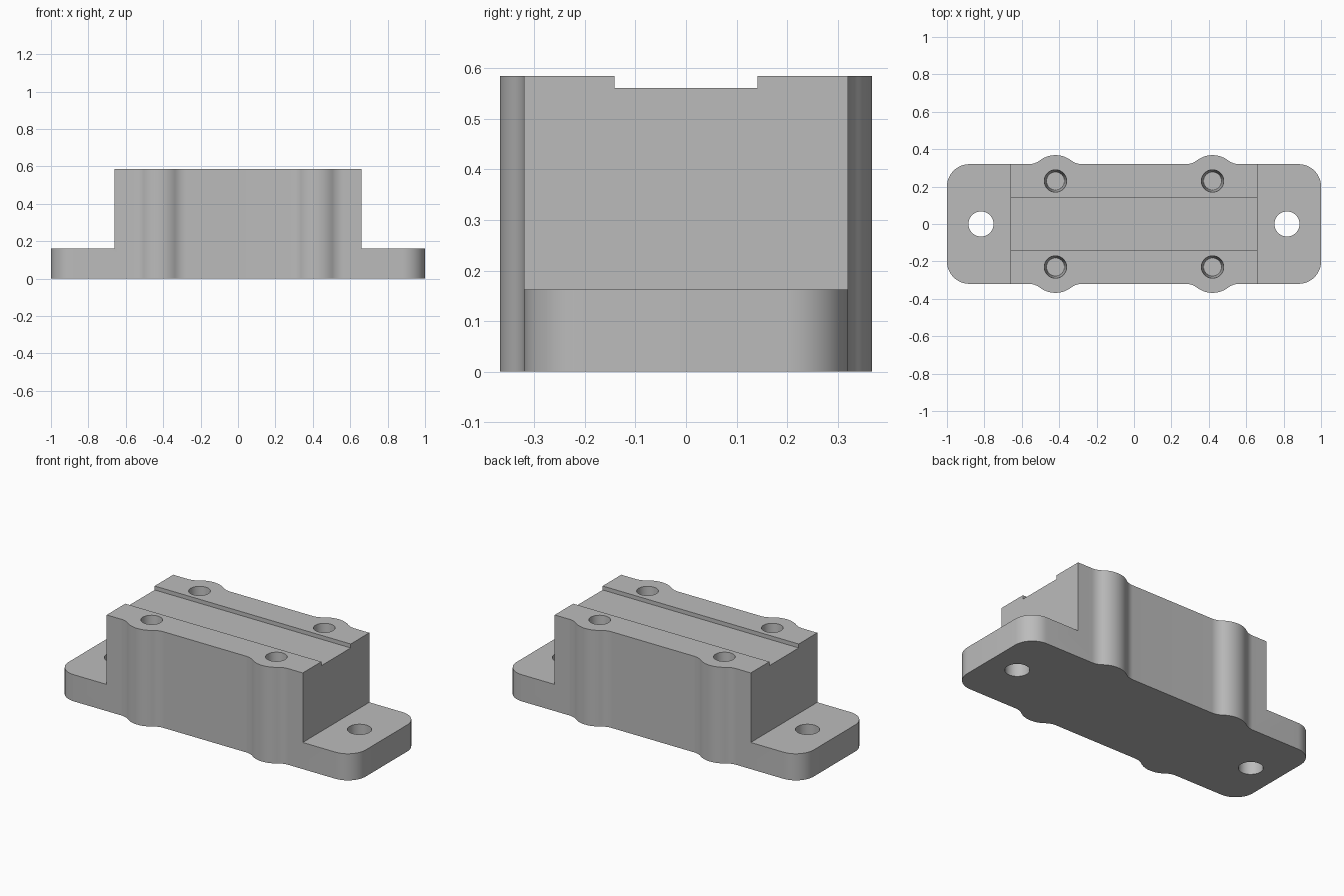
import bpy, bmesh
from math import atan2, cos, sin, sqrt, pi, radians

cube = bpy.data.objects.get("Cube")
if cube:
    bpy.data.objects.remove(cube, do_unlink=True)

# Main dimensions
HALF_W, HEIGHT, FLANGE = 0.32, 0.585, 0.162
BODY_X, CORNER = 0.66, 0.12
BOSS_X, BOSS_Y, BOSS_R, FILLET = 0.42, 0.23, 0.138, 0.1
GROOVE_Y, GROOVE_Z = 0.141, 0.561

grey = bpy.data.materials.new("machined grey")
grey.use_nodes = True
grey.diffuse_color = (0.5, 0.5, 0.5, 1)
grey.node_tree.nodes["Principled BSDF"].inputs["Base Color"].default_value = (0.5, 0.5, 0.5, 1)


def arc(cx, cy, r, start, end, steps=12):
    angles = [start + (end - start) * i / steps for i in range(steps + 1)]
    return [(cx + r * cos(a), cy + r * sin(a)) for a in angles]


def finish(bm, name):
    bmesh.ops.recalc_face_normals(bm, faces=bm.faces)
    mesh = bpy.data.meshes.new(name)
    bm.to_mesh(mesh)
    bm.free()
    mesh.materials.append(grey)
    obj = bpy.data.objects.new(name, mesh)
    bpy.context.collection.objects.link(obj)
    return obj


def prism(name, outline, z0, z1):
    bm = bmesh.new()
    base = bm.faces.new([bm.verts.new((x, y, z0)) for x, y in outline])
    top = bmesh.ops.extrude_face_region(bm, geom=[base])["geom"]
    moved = [v for v in top if isinstance(v, bmesh.types.BMVert)]
    bmesh.ops.translate(bm, verts=moved, vec=(0, 0, z1 - z0))
    bmesh.ops.remove_doubles(bm, verts=bm.verts, dist=1e-5)
    return finish(bm, name)


def box(name, x0, x1, y0, y1, z0, z1):
    return prism(name, [(x0, y0), (x1, y0), (x1, y1), (x0, y1)], z0, z1)


def cone(name, x, y, z0, z1, r0, r1):
    bm = bmesh.new()
    bmesh.ops.create_cone(bm, cap_ends=True, segments=48, radius1=r0, radius2=r1, depth=z1 - z0)
    bmesh.ops.translate(bm, verts=bm.verts, vec=(x, y, (z0 + z1) / 2))
    return finish(bm, name)


# Outline: rounded corner, then a filleted screw boss, mirrored to four quarters
rise = HALF_W + FILLET - BOSS_Y
run = sqrt((BOSS_R + FILLET) ** 2 - rise ** 2)
tilt = atan2(rise, run)
quarter = arc(1 - CORNER, HALF_W - CORNER, CORNER, 0, pi / 2)
quarter += arc(BOSS_X + run, HALF_W + FILLET, FILLET, 1.5 * pi, pi + tilt)
quarter += arc(BOSS_X, BOSS_Y, BOSS_R, tilt, pi - tilt, 20)[1:]
quarter += arc(BOSS_X - run, HALF_W + FILLET, FILLET, 2 * pi - tilt, 1.5 * pi)[1:]
outline = quarter + [(-x, y) for x, y in reversed(quarter)]
outline += [(-x, -y) for x, y in quarter] + [(x, -y) for x, y in reversed(quarter)]
block = prism("mounting_block", outline, 0, HEIGHT)

# Cutters: end steps, top groove, flange holes and tapered screw holes
cutters = [box("groove_cutter", -1.1, 1.1, -GROOVE_Y, GROOVE_Y, GROOVE_Z, 1)]
for s in (-1, 1):
    cutters.append(box("step_cutter", *sorted((s * BODY_X, s * 1.1)), -1, 1, FLANGE, 1))
    cutters.append(cone("flange_hole_cutter", s * 0.818, 0, -0.1, 0.3, 0.067, 0.067))
    for t in (-1, 1):
        cutters.append(cone("screw_hole_cutter", s * BOSS_X, t * BOSS_Y, HEIGHT - 0.2, HEIGHT + 0.002, 0.048, 0.06))

bpy.ops.object.select_all(action="DESELECT")
block.select_set(True)
bpy.context.view_layer.objects.active = block
for cutter in cutters:
    cutter.hide_render = True
    mod = block.modifiers.new("cut", "BOOLEAN")
    mod.operation, mod.solver, mod.object = "DIFFERENCE", "EXACT", cutter
    bpy.ops.object.modifier_apply(modifier=mod.name)
    bpy.data.objects.remove(cutter, do_unlink=True)

bpy.ops.object.shade_smooth_by_angle(angle=radians(30))
